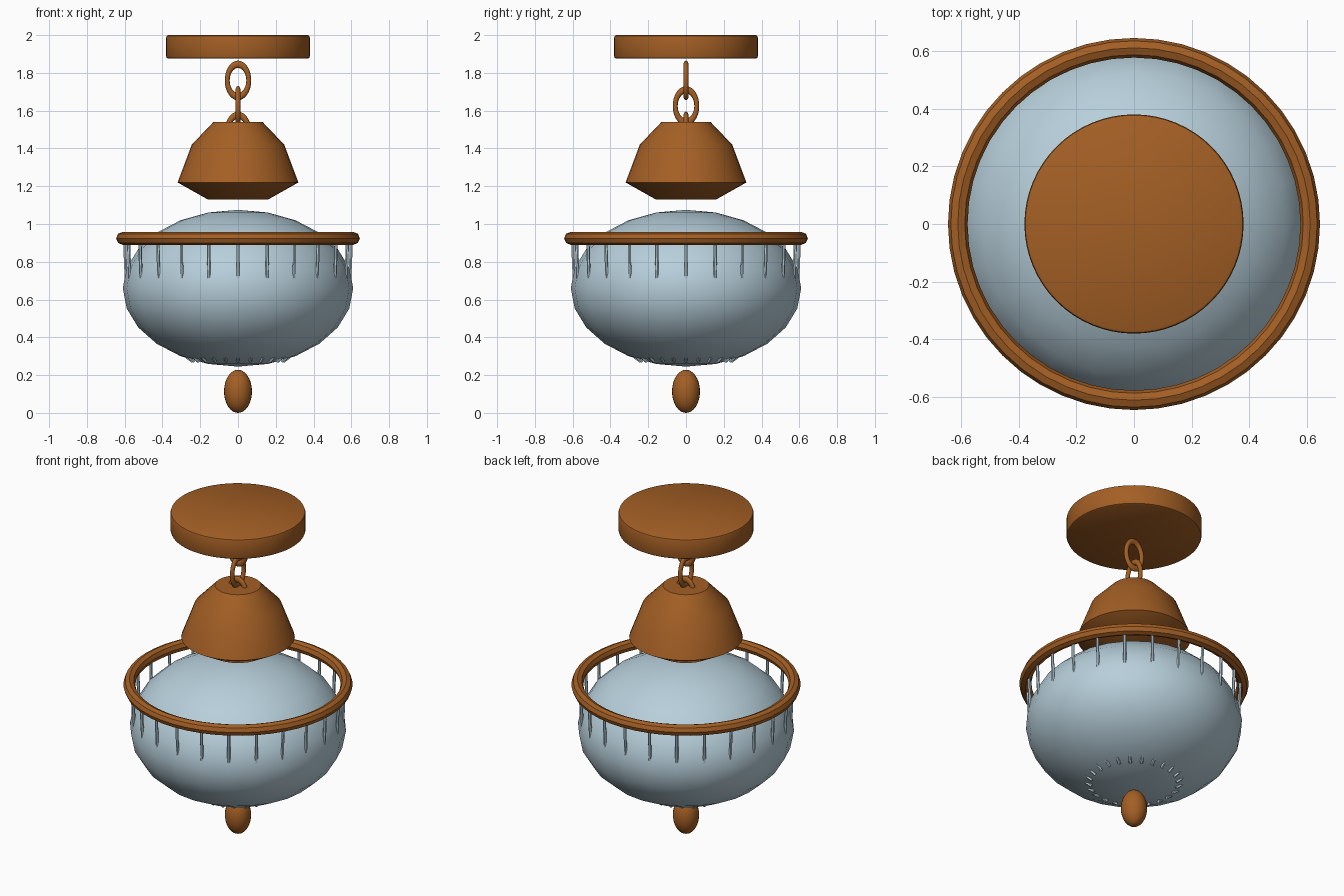
import bpy
import bmesh
from math import sin, cos, pi, radians

cube = bpy.data.objects.get("Cube")
if cube:
    bpy.data.objects.remove(cube, do_unlink=True)


def make_material(name, rgb):
    mat = bpy.data.materials.new(name)
    mat.use_nodes = True
    color = (*rgb, 1)
    mat.diffuse_color = color
    for node in mat.node_tree.nodes:
        if node.type == 'BSDF_PRINCIPLED':
            node.inputs["Base Color"].default_value = color
    return mat


copper = make_material("copper brown", (0.37, 0.115, 0.018))
glass = make_material("pale blue glass", (0.47, 0.62, 0.70))


def finish(name, mat, angle=30):
    """Name, colour and smooth the active object."""
    obj = bpy.context.object
    obj.name = name
    obj.data.materials.clear()
    obj.data.materials.append(mat)
    bpy.ops.object.shade_smooth_by_angle(angle=radians(angle))
    return obj


def lathe(name, profile, mat, segments=32):
    """Closed turned part from (radius, height) points."""
    bm = bmesh.new()
    rings = [[bm.verts.new((r * cos(2 * pi * i / segments), r * sin(2 * pi * i / segments), z))
              for i in range(segments)] for r, z in profile]
    for low, high in zip(rings, rings[1:]):
        for i in range(segments):
            j = (i + 1) % segments
            bm.faces.new((low[i], low[j], high[j], high[i]))
    bm.faces.new(rings[0][::-1])
    bm.faces.new(rings[-1])
    mesh = bpy.data.meshes.new(name)
    bm.to_mesh(mesh)
    bm.free()
    obj = bpy.data.objects.new(name, mesh)
    bpy.context.collection.objects.link(obj)
    bpy.ops.object.select_all(action='DESELECT')
    obj.select_set(True)
    bpy.context.view_layer.objects.active = obj
    return finish(name, mat)


def ellipsoid(name, radius, half_height, z, mat, segments, rings):
    bpy.ops.mesh.primitive_uv_sphere_add(segments=segments, ring_count=rings, location=(0, 0, z))
    bpy.context.object.scale = (radius, radius, half_height)
    bpy.ops.object.transform_apply(location=False, rotation=False, scale=True)
    return finish(name, mat, 60)


# Ceiling canopy with softened rims
lathe("ceiling_canopy", [(0.37, 1.875), (0.377, 1.879), (0.38, 1.887),
                         (0.38, 1.988), (0.377, 1.996), (0.37, 2.0)], copper, 64)

# Chain of oval links, each turned a quarter from the last
for n in range(3):
    bpy.ops.mesh.primitive_torus_add(major_radius=0.057, minor_radius=0.013,
                                     major_segments=32, minor_segments=10,
                                     location=(0, 0, 1.76 - 0.135 * n),
                                     rotation=(pi / 2, 0, pi / 2 * (n % 2)))
    bpy.context.object.scale.y = 1.5
    finish(f"chain_link_{n + 1}", copper, 60)

# Flared cap above the bowl
lathe("cap", [(0.16, 1.13), (0.32, 1.22), (0.245, 1.42), (0.13, 1.54)], copper)

# Glass bowl, rim ring and bottom finial
ellipsoid("glass_bowl", 0.61, 0.415, 0.66, glass, 24, 12)
bpy.ops.mesh.primitive_torus_add(major_radius=0.611, minor_radius=0.034, major_segments=48,
                                 minor_segments=8, location=(0, 0, 0.924))
finish("rim_ring", copper)
ellipsoid("finial", 0.074, 0.114, 0.114, copper, 24, 16)

# Strands hang from the ring, run inside the bowl and poke out near its base
path = [(0.6, 0.92), (0.597, 0.82), (0.593, 0.73)]
path += [(0.59 * cos(radians(a)), 0.66 - 0.4 * sin(radians(a))) for a in range(0, 61, 12)]
path.append((0.24, 0.272))
curve = bpy.data.curves.new("strands", 'CURVE')
curve.dimensions = '3D'
curve.bevel_depth = 0.009
curve.bevel_resolution = 1
curve.use_fill_caps = True
count = 24
for k in range(count):
    turn = 2 * pi * k / count
    spline = curve.splines.new('POLY')
    spline.points.add(len(path) - 1)
    for point, (r, z) in zip(spline.points, path):
        point.co = (r * cos(turn), r * sin(turn), z, 1)
strands = bpy.data.objects.new("strands", curve)
bpy.context.collection.objects.link(strands)
bpy.ops.object.select_all(action='DESELECT')
strands.select_set(True)
bpy.context.view_layer.objects.active = strands
bpy.ops.object.convert(target='MESH')
finish("strands", glass, 50)
